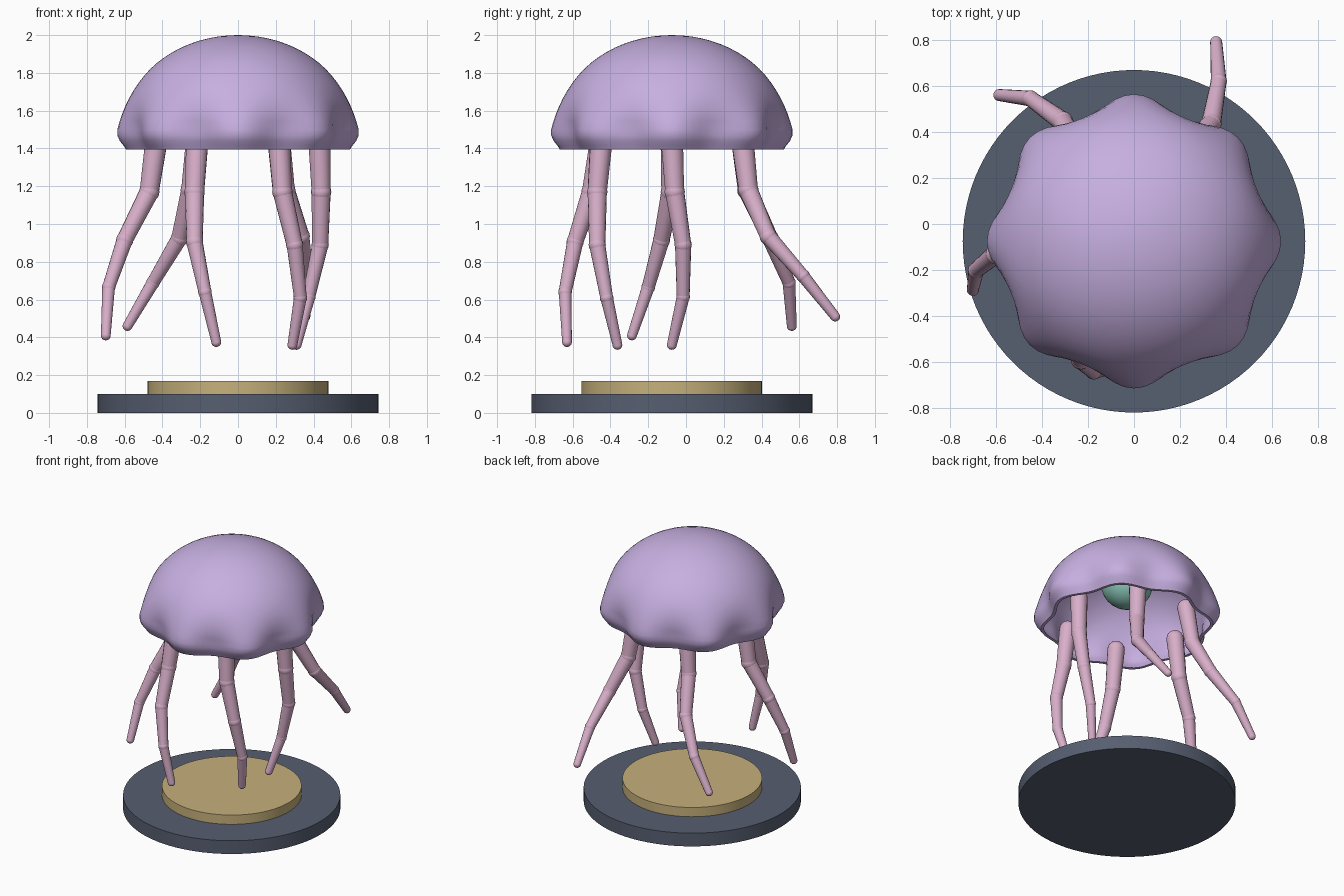
import bpy, bmesh, math
from mathutils import Vector, Matrix

if "Cube" in bpy.data.objects:
    bpy.data.objects.remove(bpy.data.objects["Cube"])

CY = -0.075  # common axis of bell and stand


def material(name, rgb):
    m = bpy.data.materials.new(name)
    m.diffuse_color = (*rgb, 1)
    m.use_nodes = True
    m.node_tree.nodes["Principled BSDF"].inputs["Base Color"].default_value = m.diffuse_color
    return m


LILAC = material("lilac", (0.57, 0.43, 0.75))
PINK = material("pink", (0.69, 0.43, 0.59))
TEAL = material("teal", (0.26, 0.57, 0.48))
SAND = material("sand", (0.57, 0.44, 0.20))
SLATE = material("slate", (0.093, 0.112, 0.162))


def finish(bm, name, mat, angle=40):
    bmesh.ops.recalc_face_normals(bm, faces=bm.faces)
    me = bpy.data.meshes.new(name)
    bm.to_mesh(me)
    bm.free()
    ob = bpy.data.objects.new(name, me)
    bpy.context.collection.objects.link(ob)
    me.materials.append(mat)
    bpy.ops.object.select_all(action='DESELECT')
    ob.select_set(True)
    bpy.context.view_layer.objects.active = ob
    bpy.ops.object.shade_smooth_by_angle(angle=math.radians(angle))
    return ob


def disc(name, r, z0, z1, mat):
    bm = bmesh.new()
    bmesh.ops.create_cone(bm, cap_ends=True, segments=96, radius1=r, radius2=r, depth=z1 - z0,
                          matrix=Matrix.Translation((0, CY, (z0 + z1) / 2)))
    return finish(bm, name, mat)


# Stand
disc("stand_base", 0.744, 0, 0.1, SLATE)
disc("stand_top", 0.478, 0.1, 0.17, SAND)


# Bell: dome profile with eight lobes fading in towards the rim
def bell_profile(inset):
    """(radius, z, lobe amplitude) rows from the crown to the rim"""
    rows = []
    for i in range(1, 19):
        a = math.radians(90 * (1 - i / 18))
        z = 1.5 + (0.5 - inset) * math.sin(a)
        fade = max(0, min(1, (1.78 - z) / 0.28))
        rows.append(((0.605 - inset) * math.cos(a), z, 0.034 * fade * fade))
    rows += [(0.605 - inset, 1.47, 0.034), (0.594 - inset, 1.44, 0.032),
             (0.577 - inset, 1.415, 0.029), (0.566 - inset, 1.395, 0.027)]
    return rows


bm = bmesh.new()
N = 96
rims = []
for inset in (0, 0.022):
    crown = bm.verts.new((0, CY, 2 - inset))
    last = None
    for r, z, amp in bell_profile(inset):
        ring = []
        for k in range(N):
            t = 2 * math.pi * k / N
            rad = r + amp * math.cos(8 * t)
            ring.append(bm.verts.new((rad * math.cos(t), CY + rad * math.sin(t), z)))
        for k in range(N):
            j = (k + 1) % N
            if last:
                bm.faces.new((last[k], last[j], ring[j], ring[k]))
            else:
                bm.faces.new((crown, ring[j], ring[k]))
        last = ring
    rims.append(last)
for k in range(N):
    j = (k + 1) % N
    bm.faces.new((rims[0][k], rims[0][j], rims[1][j], rims[1][k]))
finish(bm, "bell", LILAC, 50)

# Core ball inside the bell
bm = bmesh.new()
bmesh.ops.create_uvsphere(bm, u_segments=32, v_segments=16, radius=0.178,
                          matrix=Matrix.Translation((0, CY, 1.73)))
finish(bm, "core", TEAL)

# Tentacles: tapered segments with ball joints
RADII = (0.06, 0.051, 0.043, 0.034, 0.026)


def tentacle(name, pts):
    bm = bmesh.new()
    pts = [Vector(p) for p in pts]
    for i, (p, r) in enumerate(zip(pts, RADII)):
        ball = r * (1.06 if 0 < i < 4 else 1)
        bmesh.ops.create_uvsphere(bm, u_segments=16, v_segments=10, radius=ball,
                                  matrix=Matrix.Translation(p))
        if i:
            d = p - pts[i - 1]
            rot = d.to_track_quat('Z', 'Y').to_matrix().to_4x4()
            bmesh.ops.create_cone(bm, cap_ends=False, segments=16, radius1=RADII[i - 1],
                                  radius2=r, depth=d.length,
                                  matrix=Matrix.Translation((p + pts[i - 1]) / 2) @ rot)
    finish(bm, name, PINK)


BENDS = {
    "right": [(0.44, -0.06, 1.17), (0.435, -0.015, 0.89), (0.375, -0.015, 0.615), (0.31, -0.075, 0.36)],
    "back_right": [(0.25, 0.33, 1.18), (0.335, 0.435, 0.935), (0.368, 0.62, 0.725), (0.357, 0.79, 0.51)],
    "back_left": [(-0.25, 0.325, 1.18), (-0.31, 0.445, 0.925), (-0.45, 0.545, 0.69), (-0.585, 0.56, 0.46)],
    "left": [(-0.47, -0.08, 1.17), (-0.60, -0.13, 0.915), (-0.685, -0.20, 0.665), (-0.70, -0.286, 0.41)],
    "front_left": [(-0.23, -0.50, 1.17), (-0.23, -0.587, 0.905), (-0.175, -0.64, 0.64), (-0.115, -0.63, 0.375)],
    "front_right": [(0.235, -0.47, 1.17), (0.30, -0.47, 0.89), (0.33, -0.42, 0.61), (0.288, -0.363, 0.36)],
}
for i, (side, bends) in enumerate(BENDS.items()):
    t = math.radians(60 * i)
    root = (0.43 * math.cos(t), CY + 0.43 * math.sin(t), 1.455)
    tentacle("tentacle_" + side, [root] + bends)
